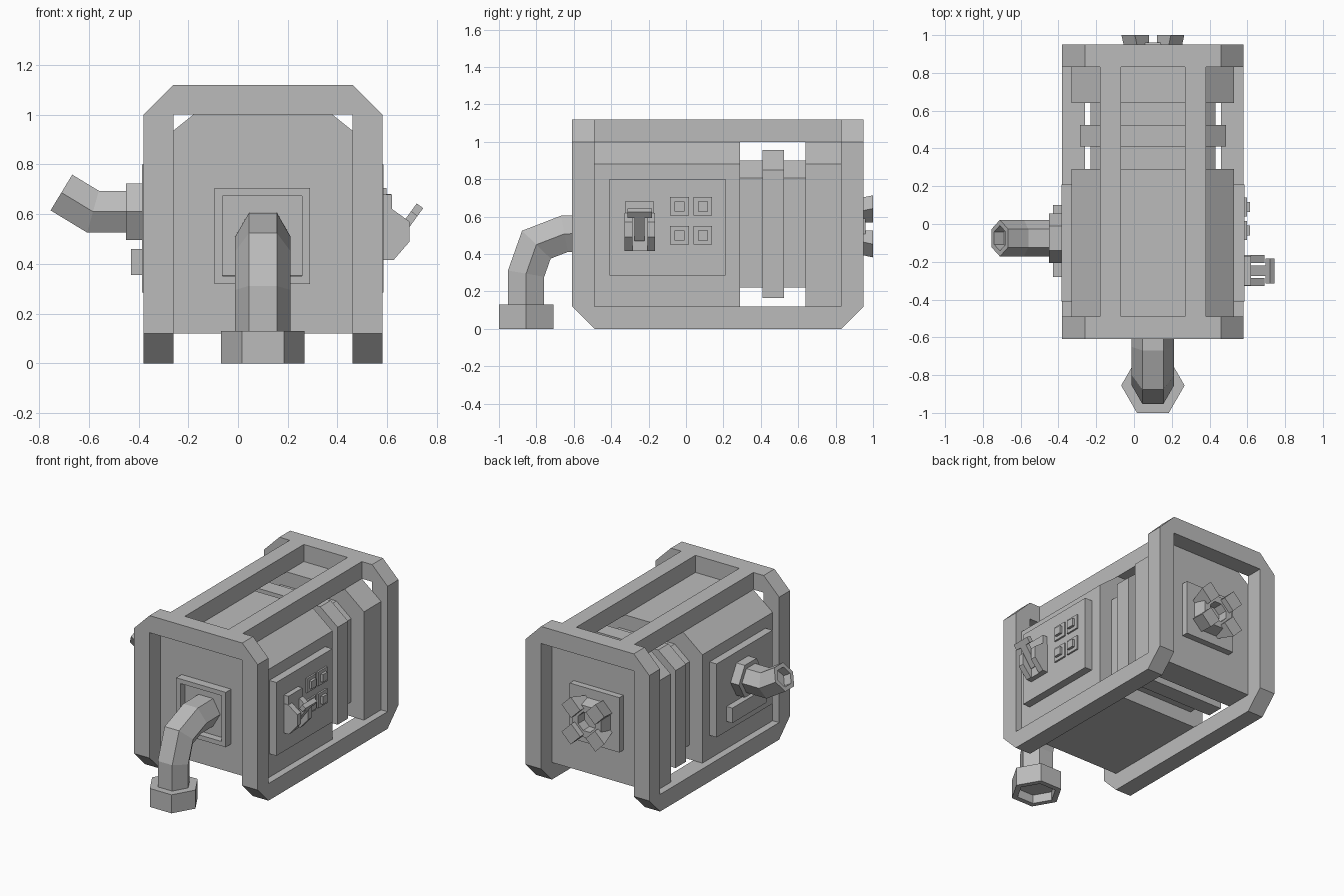
import bpy, bmesh, math
from mathutils import Vector, Matrix

cube = bpy.data.objects.get("Cube")
if cube:
    bpy.data.objects.remove(cube, do_unlink=True)

grey = bpy.data.materials.new("plain_grey")
grey.use_nodes = True
colour = (0.5, 0.5, 0.5, 1)
grey.diffuse_color = colour
grey.node_tree.nodes["Principled BSDF"].inputs["Base Color"].default_value = colour

CX = 0.1                      # centre line of the machine
X, Y, Z = Vector((1, 0, 0)), Vector((0, 1, 0)), Vector((0, 0, 1))


def finish(name, bm):
    bmesh.ops.recalc_face_normals(bm, faces=bm.faces)
    mesh = bpy.data.meshes.new(name)
    bm.to_mesh(mesh)
    bm.free()
    mesh.materials.append(grey)
    ob = bpy.data.objects.new(name, mesh)
    bpy.context.collection.objects.link(ob)
    return ob


def hollow(bm, direction, rim, depth):
    """Sink a recess in the face that points most nearly along direction."""
    bmesh.ops.recalc_face_normals(bm, faces=bm.faces)
    bm.normal_update()
    face = max(bm.faces, key=lambda f: (round(f.normal.dot(direction), 3),
                                        f.calc_center_median().dot(direction)))
    bmesh.ops.inset_individual(bm, faces=[face], thickness=rim)
    bmesh.ops.inset_individual(bm, faces=[face], thickness=0.001, depth=-depth)


def box(name, x, y, z, recess=None):
    bm = bmesh.new()
    bmesh.ops.create_cube(bm, size=1)
    for v in bm.verts:
        v.co = [r[0] if c < 0 else r[1] for c, r in zip(v.co, (x, y, z))]
    if recess:
        hollow(bm, *recess)
    return finish(name, bm)


def extrude(name, points, axis, start, end):
    """Extrude an (x, z) outline along y, or a (y, z) outline along x."""
    bm = bmesh.new()
    place = (lambda a, b: (a, start, b)) if axis == Y else (lambda a, b: (start, a, b))
    face = bm.faces.new([bm.verts.new(place(a, b)) for a, b in points])
    new = bmesh.ops.extrude_face_region(bm, geom=[face])["geom"]
    bmesh.ops.translate(bm, vec=axis * (end - start),
                        verts=[g for g in new if isinstance(g, bmesh.types.BMVert)])
    return finish(name, bm)


def hex_pipe(name, path, side, radius, recess=None):
    """Six-sided tube along a flat path, with mitred bends."""
    bm = bmesh.new()
    path = [Vector(p) for p in path]
    rings = []
    for i, p in enumerate(path):
        before = (p - path[i - 1]).normalized() if i else None
        after = (path[i + 1] - p).normalized() if i < len(path) - 1 else None
        before, after = before or after, after or before
        tangent = (before + after).normalized()
        normal = tangent.cross(side) / tangent.dot(before)
        rings.append([bm.verts.new(p + radius * (side * math.cos(a) + normal * math.sin(a)))
                      for a in (k * math.pi / 3 for k in range(6))])
    for r, s in zip(rings, rings[1:]):
        for k in range(6):
            bm.faces.new((r[k], r[(k + 1) % 6], s[(k + 1) % 6], s[k]))
    bm.faces.new(rings[0])
    bm.faces.new(rings[-1])
    if recess:
        hollow(bm, (path[-1] - path[-2]).normalized(), *recess)
    return finish(name, bm)


# Machine body: the same chamfered section at three scales
def body(name, scale, y0, y1):
    half = [(0.43, -0.44), (0.43, 0.32), (0.28, 0.44)]
    outline = half + [(-a, b) for a, b in reversed(half)]
    extrude(name, [(CX + a * scale, 0.56 + b * scale) for a, b in outline], Y, y0, y1)


body("front_body", 1, -0.49, 0.29)
body("core_body", 0.77, 0.28, 0.65)
body("middle_ring", 0.9, 0.41, 0.525)
body("rear_body", 1, 0.64, 0.83)

# Frame: two arches, two skids with bevelled ends and two top rails
arch = [(0.48, 0.12), (0.48, 1.0), (0.36, 1.12)]
inner = [(-0.36, 0.12), (-0.36, 1.0), (0.36, 1.0), (0.36, 0.12)]
arch = [(CX + a, b) for a, b in arch + [(-a, b) for a, b in reversed(arch)] + inner]
extrude("front_arch", arch, Y, -0.61, -0.49)
extrude("rear_arch", arch, Y, 0.83, 0.95)
skid = [(-0.61, 0.12), (-0.49, 0), (0.83, 0), (0.95, 0.12)]
for side, s in (("left", 1), ("right", -1)):
    extrude(side + "_skid", skid, X, CX + s * 0.36, CX + s * 0.48)
    box(side + "_top_rail", sorted((CX + s * 0.17, CX + s * 0.28)), (-0.49, 0.83), (1.0, 1.12))
    box(side + "_side_plate", sorted((CX + s * 0.42, CX + s * 0.485)), (-0.41, 0.21), (0.285, 0.8))

# Front mounting plate, hose and hose nut
box("front_plate", (-0.095, 0.29), (-0.55, -0.48), (0.32, 0.705), (-Y, 0.045, 0.05))
hex_pipe("front_hose", [(CX, -0.49, 0.51), (CX, -0.65, 0.508), (CX, -0.8, 0.45),
                        (CX, -0.855, 0.295), (CX, -0.855, 0.06)], X, 0.112)
hex_pipe("hose_nut", [(CX, -0.855, 0.13), (CX, -0.855, 0)], X, 0.168, (0.04, 0.06))

# Exhaust and bar on the right side
hex_pipe("exhaust_nut", [(-0.38, -0.075, 0.61), (-0.45, -0.075, 0.61)], Y, 0.131)
hex_pipe("exhaust_pipe", [(-0.4, -0.075, 0.61), (-0.583, -0.075, 0.61),
                          (-0.71, -0.075, 0.687)], Y, 0.097, (0.03, 0.06))
box("side_bar", (-0.43, -0.38), (-0.28, 0.1), (0.355, 0.46))

# Push buttons on the left side
for y in (-0.035, 0.09):
    for z in (0.5, 0.655):
        box("button_base", (0.58, 0.597), (y - 0.05, y + 0.05), (z - 0.05, z + 0.05))
        box("button", (0.59, 0.615), (y - 0.027, y + 0.027), (z - 0.027, z + 0.027))

# Breaker switch: base, two cheeks and a tilted T lever
box("switch_base", (0.58, 0.62), (-0.325, -0.17), (0.415, 0.68))
cheek = [(0.58, 0.415), (0.625, 0.415), (0.69, 0.49), (0.69, 0.57), (0.62, 0.62), (0.58, 0.62)]
for y in (-0.328, -0.207):
    extrude("switch_cheek", cheek, Y, y, y + 0.042)
tilt = Matrix.Translation((0.62, -0.248, 0.48)) @ Matrix.Rotation(math.radians(36), 4, 'Y')
for name, w, z in (("lever_stem", 0.027, (0, 0.15)), ("lever_grip", 0.066, (0.15, 0.19))):
    box(name, (-0.016, 0.016), (-w, w), z).matrix_world = tilt

# Rear plate with a valve wheel: octagonal ring and four splayed lugs
box("rear_plate", (-0.095, 0.29), (0.82, 0.875), (0.355, 0.74))
hub = bmesh.new()
bmesh.ops.create_cone(hub, cap_ends=True, segments=8, radius1=0.14, radius2=0.12, depth=0.1,
                      matrix=Matrix.Translation((CX, 0.91, 0.548)) @
                      Matrix.Rotation(-math.pi / 2, 4, 'X') @
                      Matrix.Rotation(math.pi / 8, 4, 'Z'))
hollow(hub, Y, 0.05, 0.07)
finish("valve_hub", hub)
for k in range(4):
    lug = box("valve_lug", (0.08, 0.185), (0.87, 1.0), (-0.05, 0.05))
    for v in lug.data.vertices:
        if v.co.x > 0.1 and v.co.y < 0.9:
            v.co.x -= 0.04
    lug.matrix_world = (Matrix.Translation((CX, 0, 0.548)) @
                        Matrix.Rotation(math.pi / 4 + k * math.pi / 2, 4, 'Y'))
